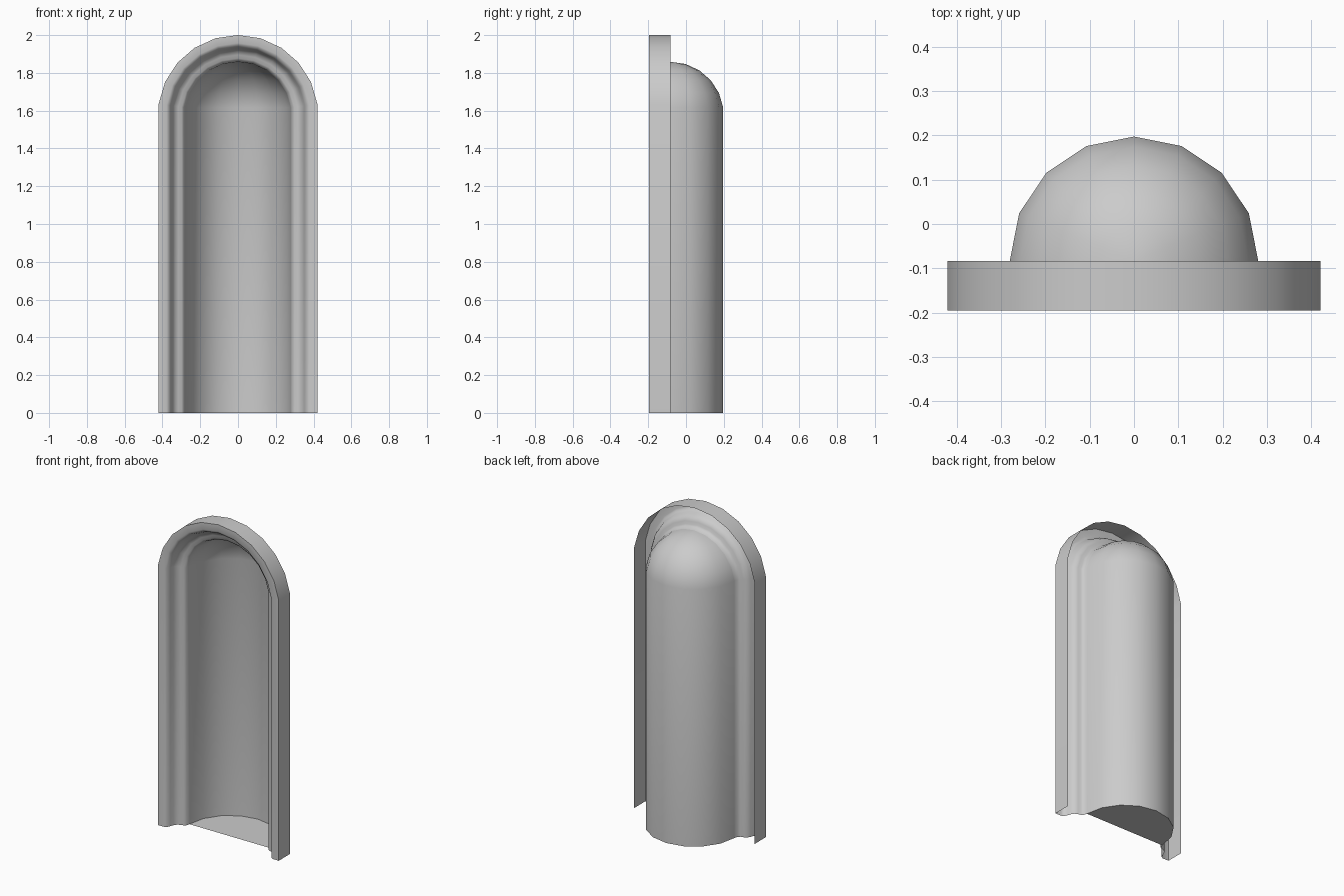
import bpy, bmesh, math
from math import sin, cos, pi, radians

cube = bpy.data.objects.get("Cube")
if cube:
    bpy.data.objects.remove(cube, do_unlink=True)

stone = bpy.data.materials.new("pale_grey_stone")
stone.use_nodes = True
grey = (0.6, 0.6, 0.6, 1)
stone.diffuse_color = grey
stone.node_tree.nodes["Principled BSDF"].inputs["Base Color"].default_value = grey

SPRING = 1.576            # height of the arch centre
STEP = pi / 11            # arch segment angle
FIRST = STEP / 2          # arch starts slightly above the spring line
BACK_Y = -0.083           # plane where the frame meets the niche
FRONT_Y = -0.195


def add_object(name, bm, angle=50):
    mesh = bpy.data.meshes.new(name)
    bm.to_mesh(mesh)
    bm.free()
    mesh.materials.append(stone)
    obj = bpy.data.objects.new(name, mesh)
    bpy.context.collection.objects.link(obj)
    bpy.ops.object.select_all(action='DESELECT')
    obj.select_set(True)
    bpy.context.view_layer.objects.active = obj
    bpy.ops.object.shade_smooth_by_angle(angle=radians(angle))
    return obj


def skin(bm, rows):
    """Join consecutive rows of points with quads."""
    rows = [[bm.verts.new(p) for p in row] for row in rows]
    for a, b in zip(rows, rows[1:]):
        for i in range(len(a) - 1):
            bm.faces.new((a[i], a[i + 1], b[i + 1], b[i]))
    return rows


# Arched frame: side wall and ogee moulding swept up, over and down
profile = [(0.42, BACK_Y), (0.42, FRONT_Y), (0.378, FRONT_Y), (0.364, -0.188),
           (0.354, -0.168), (0.346, -0.146), (0.334, -0.128), (0.316, -0.119),
           (0.298, -0.115), (0.286, -0.105), (0.28, BACK_Y)]


def arch_row(half_width, y):
    r = half_width / cos(FIRST)
    arc = [(r * cos(FIRST + i * STEP), y, SPRING + r * sin(FIRST + i * STEP))
           for i in range(11)]
    return [(half_width, y, 0)] + arc + [(-half_width, y, 0)]


bm = bmesh.new()
skin(bm, [arch_row(x, y) for x, y in profile])
add_object("arched_frame", bm)

# Niche: half cylinder with a half dome
bm = bmesh.new()
radius = 0.28 / cos(FIRST)
levels = [(0.28, 0)] + [(radius * cos(FIRST + i * STEP),
                         SPRING + radius * sin(FIRST + i * STEP)) for i in range(6)]
skin(bm, [[(r * cos(a * pi / 8), BACK_Y + r * sin(a * pi / 8), z) for a in range(9)]
          for r, z in levels])
bmesh.ops.remove_doubles(bm, verts=bm.verts, dist=0.0005)
bmesh.ops.reverse_faces(bm, faces=bm.faces)
add_object("niche_shell", bm)

# Half-round floor of the niche
bm = bmesh.new()
bm.faces.new([bm.verts.new((0.28 * cos(a * pi / 8), BACK_Y + 0.28 * sin(a * pi / 8), 0))
              for a in range(9)])
add_object("niche_floor", bm)
